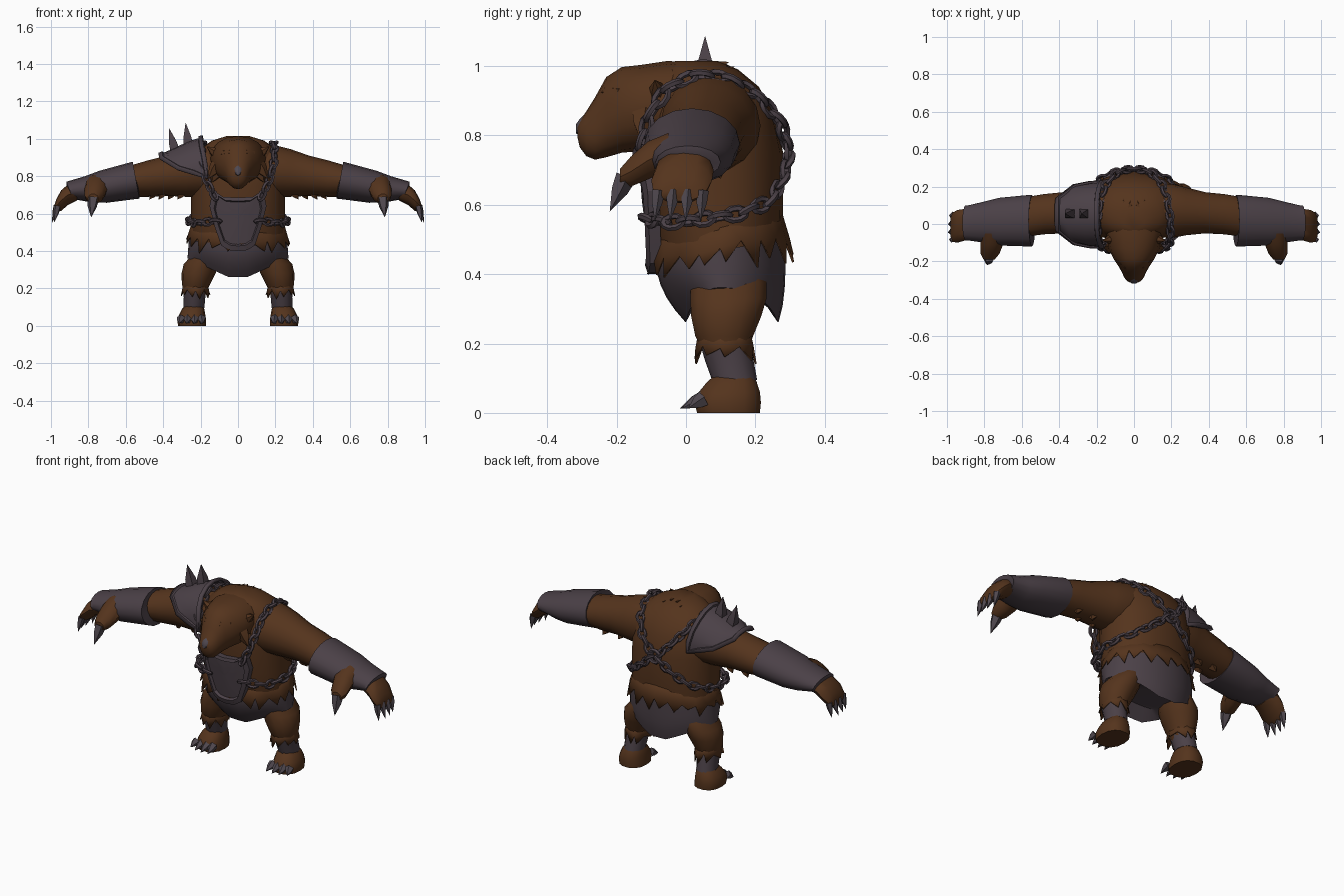
import bpy, bmesh, math, random
from mathutils import Vector

random.seed(4)
default = bpy.data.objects.get("Cube")
if default:
    bpy.data.objects.remove(default, do_unlink=True)


def material(name, rgb):
    mat = bpy.data.materials.new(name)
    mat.use_nodes = True
    mat.diffuse_color = (*rgb, 1)
    mat.node_tree.nodes["Principled BSDF"].inputs["Base Color"].default_value = (*rgb, 1)
    return mat


FUR = material("brown fur", (0.09, 0.034, 0.012))
ARMOR = material("dull iron", (0.070, 0.052, 0.063))
CLAW = material("grey claw", (0.08, 0.065, 0.078))


def finish(name, bm, mat, mirror=False, angle=40, recalc=True):
    if recalc:
        bmesh.ops.recalc_face_normals(bm, faces=bm.faces)
    for face in bm.faces:
        face.smooth = True
    mesh = bpy.data.meshes.new(name)
    bm.to_mesh(mesh)
    bm.free()
    mesh.set_sharp_from_angle(angle=math.radians(angle))
    mesh.materials.append(mat)
    obj = bpy.data.objects.new(name, mesh)
    bpy.context.collection.objects.link(obj)
    if mirror:
        obj.modifiers.new("Mirror", 'MIRROR')
    return obj


def skin(bm, loops, closed=True):
    """Bridge successive lists of vertices with quads."""
    for a, b in zip(loops, loops[1:]):
        n = len(a)
        for i in range(n if closed else n - 1):
            j = (i + 1) % n
            bm.faces.new((a[i], a[j], b[j], b[i]))


def loft(name, axis, rings, mat, mirror=False, sides=16, power=1.0, lean=0.0, angle=40):
    """Rings are (position, low u, high u, low v, high v) across the axis."""
    bm = bmesh.new()
    loops = []
    for pos, u0, u1, v0, v1 in rings:
        loop = []
        for i in range(sides):
            a = math.tau * i / sides
            c, s = math.cos(a), math.sin(a)
            c = math.copysign(abs(c) ** power, c)
            s = math.copysign(abs(s) ** power, s)
            u = (u0 + u1) / 2 + (u1 - u0) / 2 * c
            v = (v0 + v1) / 2 + (v1 - v0) / 2 * s
            p = pos + lean * s
            co = {'x': (p, u, v), 'y': (u, p, v), 'z': (u, v, p)}[axis]
            loop.append(bm.verts.new(co))
        loops.append(loop)
    skin(bm, loops)
    bm.faces.new(loops[0])
    bm.faces.new(loops[-1])
    return finish(name, bm, mat, mirror, angle)


def spikes(name, items, mat, mirror=False, sides=5, bulge=0.8):
    """Pointed cones given as (base, tip, radius)."""
    bm = bmesh.new()
    for base, tip, radius in items:
        base, tip = Vector(base), Vector(tip)
        axis = tip - base
        u = axis.orthogonal().normalized()
        v = axis.normalized().cross(u)
        loops = []
        for t, scale in ((0, 1), (0.4, bulge)):
            loops.append([bm.verts.new(base + axis * t + radius * scale * (
                u * math.cos(math.tau * i / sides) + v * math.sin(math.tau * i / sides)))
                for i in range(sides)])
        skin(bm, loops)
        bm.faces.new(loops[0])
        point = bm.verts.new(tip)
        for i in range(sides):
            bm.faces.new((loops[1][i], loops[1][(i + 1) % sides], point))
    return finish(name, bm, mat, mirror, 30)


def fringe(name, centre, radii, top, hem, tooth, count, flare, mirror=False, tilt=0.0):
    """A band of fur around the z axis that ends in uneven teeth."""
    bm = bmesh.new()

    def ring_point(i, z, grow):
        a = math.tau * i / count
        x, y = math.sin(a), -math.cos(a)
        return bm.verts.new((centre[0] + (radii[0] + grow) * x, centre[1] + (radii[1] + grow) * y,
                             z + tilt * y))
    upper = [ring_point(i, top, 0) for i in range(count)]
    lower = [ring_point(i, hem + random.uniform(-0.2, 0.2) * tooth, flare) for i in range(count)]
    skin(bm, [upper, lower])
    for i in range(count):
        drop = tooth * random.uniform(0.2, 1.0)
        tip = ring_point(i + random.uniform(0.2, 0.8), hem - drop, flare * 1.5)
        bm.faces.new((lower[i], lower[(i + 1) % count], tip))
    finish(name, bm, FUR, mirror).modifiers.new("Thickness", 'SOLIDIFY').thickness = 0.006


# Body and head
loft("torso", 'z', [
    (0.35, -0.17, 0.17, 0.02, 0.22), (0.40, -0.24, 0.24, -0.06, 0.265),
    (0.47, -0.252, 0.252, -0.08, 0.275), (0.60, -0.25, 0.25, -0.10, 0.28),
    (0.75, -0.25, 0.25, -0.11, 0.28), (0.86, -0.25, 0.25, -0.10, 0.255),
    (0.94, -0.21, 0.21, -0.08, 0.21), (0.99, -0.14, 0.14, -0.06, 0.15),
    (1.015, -0.06, 0.06, -0.03, 0.09)], FUR, power=0.9, sides=20)
loft("head", 'y', [
    (0.06, -0.15, 0.15, 0.80, 1.0), (-0.05, -0.15, 0.15, 0.77, 1.015),
    (-0.13, -0.135, 0.135, 0.755, 1.003), (-0.185, -0.11, 0.11, 0.75, 0.997),
    (-0.23, -0.08, 0.08, 0.737, 0.968), (-0.262, -0.063, 0.063, 0.73, 0.91),
    (-0.287, -0.052, 0.052, 0.74, 0.87), (-0.306, -0.036, 0.036, 0.765, 0.842),
    (-0.313, -0.02, 0.02, 0.795, 0.828)], FUR, power=0.95)
loft("nose", 'y', [(-0.285, -0.026, 0.026, 0.80, 0.868), (-0.306, -0.024, 0.024, 0.80, 0.848),
                   (-0.317, -0.012, 0.012, 0.805, 0.832)], CLAW, sides=8)
loft("brow", 'x', [(0.015, -0.252, -0.19, 0.905, 0.94), (0.05, -0.242, -0.19, 0.905, 0.945),
                   (0.09, -0.202, -0.15, 0.895, 0.94)], FUR, mirror=True, sides=8)
spikes("ear", [((0.115, -0.08, 0.92), (0.168, -0.09, 0.96), 0.028)], FUR, mirror=True, sides=6)
spikes("cheek_fur", [((0.11, -0.12 + 0.03 * k, 0.86 - 0.03 * k),
                      (0.16 - 0.02 * k, -0.13 + 0.03 * k, 0.785 - 0.02 * k), 0.038)
                     for k in range(3)], FUR, mirror=True)

# Arms, bracers and paws
loft("arm", 'x', [
    (0.10, -0.07, 0.21, 0.70, 0.985), (0.20, -0.075, 0.215, 0.69, 0.965),
    (0.28, -0.06, 0.195, 0.69, 0.945), (0.38, -0.05, 0.17, 0.695, 0.91),
    (0.48, -0.055, 0.16, 0.69, 0.885), (0.60, -0.07, 0.14, 0.69, 0.85),
    (0.88, -0.07, 0.08, 0.68, 0.75)], FUR, mirror=True)
loft("bracer", 'x', [
    (0.545, -0.07, 0.11, 0.72, 0.84), (0.545, -0.12, 0.155, 0.68, 0.878),
    (0.565, -0.12, 0.155, 0.678, 0.872), (0.72, -0.115, 0.14, 0.658, 0.83),
    (0.80, -0.10, 0.12, 0.66, 0.80), (0.885, -0.088, 0.10, 0.675, 0.775),
    (0.90, -0.088, 0.10, 0.675, 0.77), (0.90, -0.06, 0.07, 0.69, 0.75)],
    ARMOR, mirror=True, lean=0.018)
loft("paw", 'x', [
    (0.86, -0.07, 0.07, 0.67, 0.75), (0.91, -0.09, 0.08, 0.645, 0.755),
    (0.945, -0.10, 0.075, 0.615, 0.725), (0.97, -0.095, 0.06, 0.605, 0.68),
    (0.98, -0.07, 0.04, 0.61, 0.65)], FUR, mirror=True, sides=12)
loft("thumb", 'y', [
    (-0.05, 0.69, 0.82, 0.70, 0.81), (-0.11, 0.70, 0.82, 0.67, 0.785),
    (-0.16, 0.72, 0.82, 0.65, 0.74), (-0.19, 0.745, 0.805, 0.655, 0.705)],
    FUR, mirror=True, sides=10)
claws = [((0.966, -0.08 + 0.042 * k, 0.64), (1.0 - 0.012 * abs(k - 1.5), -0.09 + 0.044 * k, 0.552), 0.02)
         for k in range(4)]
claws.append(((0.775, -0.175, 0.68), (0.785, -0.22, 0.58), 0.032))
spikes("paw_claws", claws, CLAW, mirror=True)
spikes("elbow_fur", [((0.30 + 0.05 * k, 0.03 + 0.06 * (k % 2), 0.712),
                      (0.325 + 0.05 * k, 0.04 + 0.06 * (k % 2), 0.675), 0.024)
                     for k in range(4)], FUR, mirror=True, sides=4)

# Legs, greaves and feet
loft("leg", 'z', [
    (0.44, 0.03, 0.22, 0.02, 0.22), (0.375, 0.09, 0.25, 0.01, 0.235),
    (0.33, 0.10, 0.29, 0.01, 0.235), (0.28, 0.12, 0.302, 0.012, 0.22),
    (0.22, 0.15, 0.30, 0.025, 0.195), (0.18, 0.17, 0.285, 0.05, 0.18),
    (0.09, 0.19, 0.28, 0.08, 0.20)], FUR, mirror=True, sides=14)
loft("greave", 'z', [
    (0.195, 0.19, 0.28, 0.07, 0.17), (0.195, 0.168, 0.293, 0.042, 0.185),
    (0.15, 0.175, 0.29, 0.055, 0.195), (0.095, 0.18, 0.292, 0.075, 0.205),
    (0.095, 0.20, 0.27, 0.09, 0.19)], ARMOR, mirror=True, sides=12)
loft("foot", 'z', [
    (0.0, 0.17, 0.32, 0.03, 0.215), (0.03, 0.17, 0.325, 0.022, 0.218),
    (0.06, 0.175, 0.315, 0.035, 0.215), (0.09, 0.18, 0.30, 0.06, 0.205),
    (0.115, 0.195, 0.275, 0.09, 0.19)], FUR, mirror=True, sides=14, power=0.85)
spikes("foot_claws", [((0.195 + 0.036 * k, 0.05, 0.04),
                       (0.19 + 0.042 * k, -0.018 + 0.012 * (k - 1) ** 2 / 2, 0.013), 0.024)
                      for k in range(4)], CLAW, mirror=True)

# Fur fringes at the waist and knees, and tufts on the nape
fringe("waist_fur", (0, 0.098), (0.240, 0.174), 0.57, 0.478, 0.075, 20, 0.027, tilt=0.025)
fringe("knee_fur", (0.227, 0.113), (0.064, 0.076), 0.24, 0.19, 0.05, 9, 0.010, mirror=True)
spikes("nape_fur", [((0.02 + 0.03 * k, 0.07, 0.995 - 0.01 * k),
                     (0.02 + 0.035 * k, 0.125 + 0.015 * (k % 2), 1.012 - 0.014 * k), 0.02)
                    for k in range(4)], FUR, mirror=True, sides=4)

# Hip guard with pointed front and back flaps, closed between the legs
bm = bmesh.new()
loops = []
for row in range(6):
    t = row / 5
    loop = []
    for i in range(32):
        a = math.tau * i / 32
        s, c = math.sin(a), math.cos(a)
        top = 0.47 - 0.03 * c
        bottom = 0.262 + 0.10 * max(0, (abs(s) - 0.2) / 0.8)
        tuck = 0.085 * t * t * max(0, c) - 0.02 * t ** 4 * max(0, -c)
        loop.append(bm.verts.new((s * (0.262 + 0.008 * t), 0.10 - 0.187 * c + tuck,
                                  top + (bottom - top) * t)))
    loops.append(loop)
loops.append([bm.verts.new((v.co.x * 0.7, 0.12 + (v.co.y - 0.12) * 0.7, 0.335)) for v in loops[-1]])
skin(bm, loops)
bm.faces.new(loops[-1])
finish("hip_guard", bm, ARMOR)

# Chest plate with a raised rim
half = [(0.0, 0.685), (0.08, 0.69), (0.135, 0.725), (0.152, 0.64),
        (0.125, 0.53), (0.09, 0.43), (0.05, 0.405), (0.0, 0.40)]
outline = half + [(-x, z) for x, z in half[-2:0:-1]]
bm = bmesh.new()
loops = []
for scale, out in ((1, -0.025), (1, 0.008), (0.84, 0.014), (0.79, -0.002), (0.4, 0.0), (0.01, 0.0)):
    loop = []
    for x, z in outline:
        x, rise = x * scale, (z - 0.57) * scale
        loop.append(bm.verts.new((x, -0.122 - out - 0.12 * rise + 1.2 * x * x, 0.57 + rise)))
    loops.append(loop)
skin(bm, loops)
bm.faces.new(loops[0])
bm.faces.new(loops[-1])
finish("chest_plate", bm, ARMOR, angle=25)

# Right shoulder guard with a raised border and two spikes
bm = bmesh.new()
loops = []
for x, radius_y, z, radius_z, start in ((-0.19, 0.185, 0.82, 0.20, -10), (-0.27, 0.18, 0.82, 0.175, -4),
                                        (-0.355, 0.165, 0.81, 0.145, 10), (-0.425, 0.135, 0.80, 0.125, 48)):
    loop = []
    for i in range(11):
        a = math.radians(start + (180 - 2 * start) * i / 10)
        inward = 0.03 * math.cos(a) ** 4
        loop.append(bm.verts.new((x + inward, 0.05 - radius_y * math.cos(a), z + radius_z * math.sin(a))))
    loops.append(loop)
skin(bm, loops, closed=False)
bmesh.ops.recalc_face_normals(bm, faces=bm.faces)
if sum(face.normal.z for face in bm.faces) < 0:
    bmesh.ops.reverse_faces(bm, faces=bm.faces)
bmesh.ops.inset_region(bm, faces=bm.faces, thickness=0.022, use_boundary=True)
inner = [f for f in bm.faces if not any(e.is_boundary for e in f.edges)]
bmesh.ops.inset_region(bm, faces=inner, thickness=0.004, depth=-0.010, use_boundary=True)
pauldron = finish("shoulder_guard", bm, ARMOR, angle=25, recalc=False)
pauldron.modifiers.new("Thickness", 'SOLIDIFY').thickness = 0.016
spikes("shoulder_spikes", [((-0.335, 0.055, 0.93), (-0.37, 0.055, 1.06), 0.036),
                           ((-0.265, 0.055, 0.96), (-0.28, 0.055, 1.087), 0.036)], ARMOR, sides=4)


# Chains made of alternating oval links
def add_link(bm, centre, along, side, length, width, wire):
    normal = along.cross(side)
    loops = []
    for i in range(10):
        a = math.tau * i / 10
        spoke = along * math.cos(a) * length + side * math.sin(a) * width
        out = spoke.normalized()
        loops.append([bm.verts.new(centre + spoke + wire * (
            out * math.cos(math.tau * k / 5) + normal * math.sin(math.tau * k / 5))) for k in range(5)])
    skin(bm, loops + loops[:1])


def chain(name, points, pitch=0.047):
    points = [Vector(p) for p in points]
    bm = bmesh.new()
    travelled, count = 0.0, 0
    for a, b in zip(points, points[1:]):
        span = (b - a).length
        along = (b - a).normalized()
        outward = Vector((a.x, a.y - 0.09, max(0, a.z - 0.85) * 2))
        side = along.cross(outward).normalized()
        while count * pitch <= travelled + span:
            centre = a + along * (count * pitch - travelled)
            tilt = 0.3 if count % 2 else -1.1
            turned = side * math.cos(tilt) + along.cross(side) * math.sin(tilt)
            add_link(bm, centre, along, turned, 0.030, 0.018, 0.010)
            count += 1
        travelled += span
    finish(name, bm, ARMOR, mirror=True)


chain("shoulder_chain", [
    (0.13, -0.14, 0.70), (0.165, -0.13, 0.77), (0.19, -0.105, 0.86), (0.195, -0.055, 0.935),
    (0.195, 0.03, 0.975), (0.18, 0.12, 0.965), (0.15, 0.21, 0.91), (0.095, 0.272, 0.84),
    (0.03, 0.292, 0.77)])
chain("waist_chain", [
    (0.03, 0.292, 0.73), (0.10, 0.278, 0.67), (0.18, 0.24, 0.61), (0.25, 0.16, 0.575),
    (0.265, 0.06, 0.56), (0.235, -0.04, 0.55), (0.18, -0.09, 0.555), (0.10, -0.122, 0.56)])
bm = bmesh.new()
add_link(bm, Vector((0, 0.295, 0.75)), Vector((1, 0, 0)), Vector((0, 0, 1)), 0.036, 0.036, 0.011)
finish("back_ring", bm, ARMOR)
